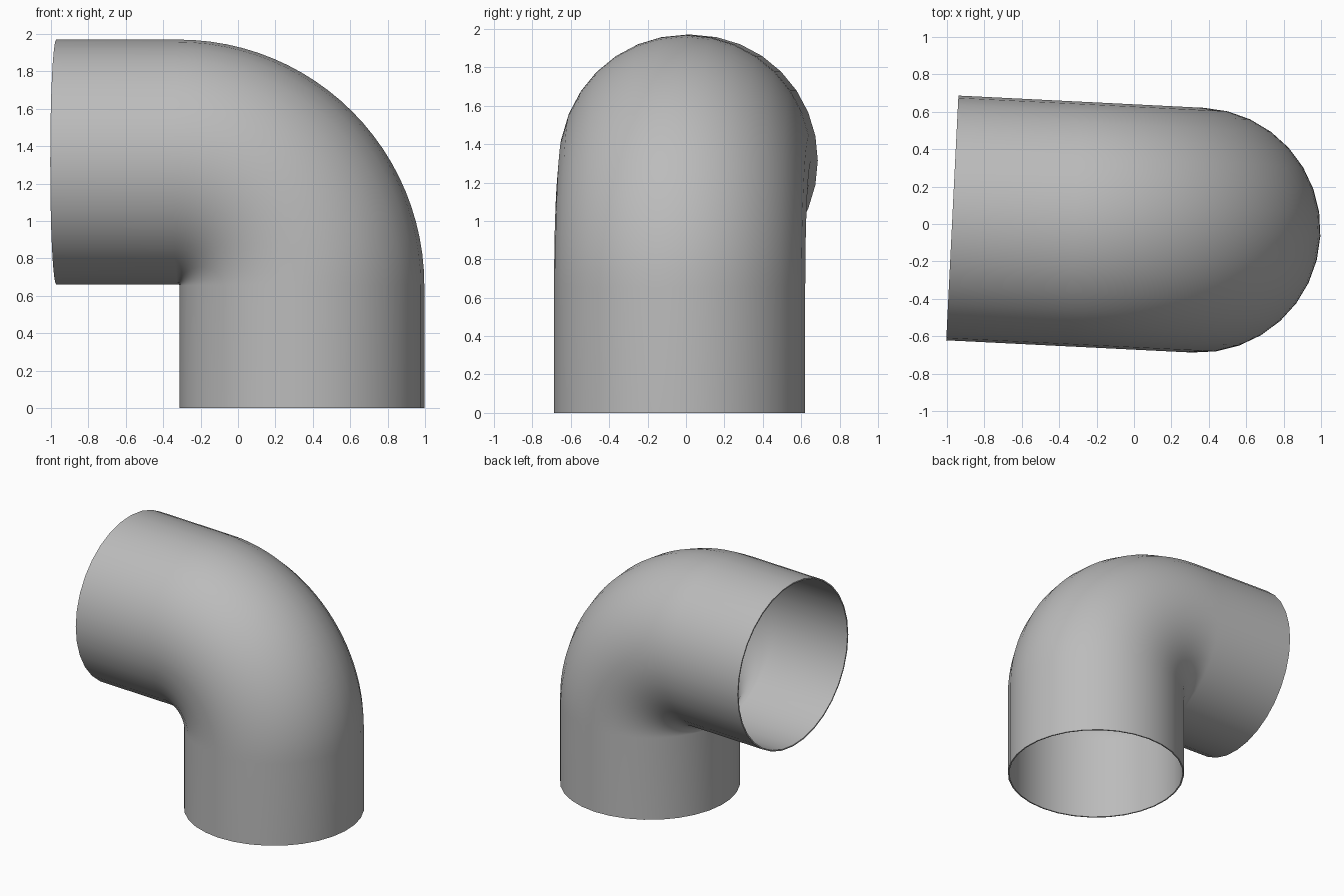
import bpy
import bmesh
import math
from mathutils import Matrix, Vector

cube = bpy.data.objects.get("Cube")
if cube:
    bpy.data.objects.remove(cube, do_unlink=True)

RADIUS = 0.655
BEND = 0.66        # centreline radius of the bend
STRAIGHT = 0.655   # length of each straight end
WALL = 0.01
SIDES = 32
STEPS = 24

# Plain grey pipe material
grey = bpy.data.materials.new("pipe_grey")
grey.use_nodes = True
colour = (0.5, 0.5, 0.5, 1)
grey.diffuse_color = colour
grey.node_tree.nodes["Principled BSDF"].inputs["Base Color"].default_value = colour


def extrude_ring(bm, edges, offset):
    """Extend an open ring along offset and return its new edges."""
    geom = bmesh.ops.extrude_edge_only(bm, edges=edges)["geom"]
    verts = [g for g in geom if isinstance(g, bmesh.types.BMVert)]
    bmesh.ops.translate(bm, verts=verts, vec=offset)
    return [g for g in geom if isinstance(g, bmesh.types.BMEdge)]


# Upright end, quarter bend, then the sideways end
bm = bmesh.new()
bmesh.ops.create_circle(bm, segments=SIDES, radius=RADIUS)
ring = extrude_ring(bm, bm.edges[:], Vector((0, 0, STRAIGHT)))
spun = bmesh.ops.spin(bm, geom=ring, cent=(-BEND, 0, STRAIGHT), axis=(0, -1, 0),
                      angle=math.pi / 2, steps=STEPS)
ring = [g for g in spun["geom_last"] if isinstance(g, bmesh.types.BMEdge)]
extrude_ring(bm, ring, Vector((-STRAIGHT, 0, 0)))
bmesh.ops.recalc_face_normals(bm, faces=bm.faces[:])

# Turn the elbow slightly about its upright axis
turn = Matrix.Translation((0.342, -0.033, 0)) @ Matrix.Rotation(math.radians(-2.85), 4, "Z")
bmesh.ops.transform(bm, matrix=turn, verts=bm.verts[:])

mesh = bpy.data.meshes.new("pipe_elbow")
bm.to_mesh(mesh)
bm.free()
mesh.materials.append(grey)
elbow = bpy.data.objects.new("pipe_elbow", mesh)
bpy.context.collection.objects.link(elbow)

# Thin wall growing inwards, open at both ends
shell = elbow.modifiers.new("wall", "SOLIDIFY")
shell.thickness = WALL
shell.offset = -1

bpy.ops.object.select_all(action="DESELECT")
elbow.select_set(True)
bpy.context.view_layer.objects.active = elbow
bpy.ops.object.modifier_apply(modifier=shell.name)
bpy.ops.object.shade_smooth_by_angle(angle=math.radians(40))
